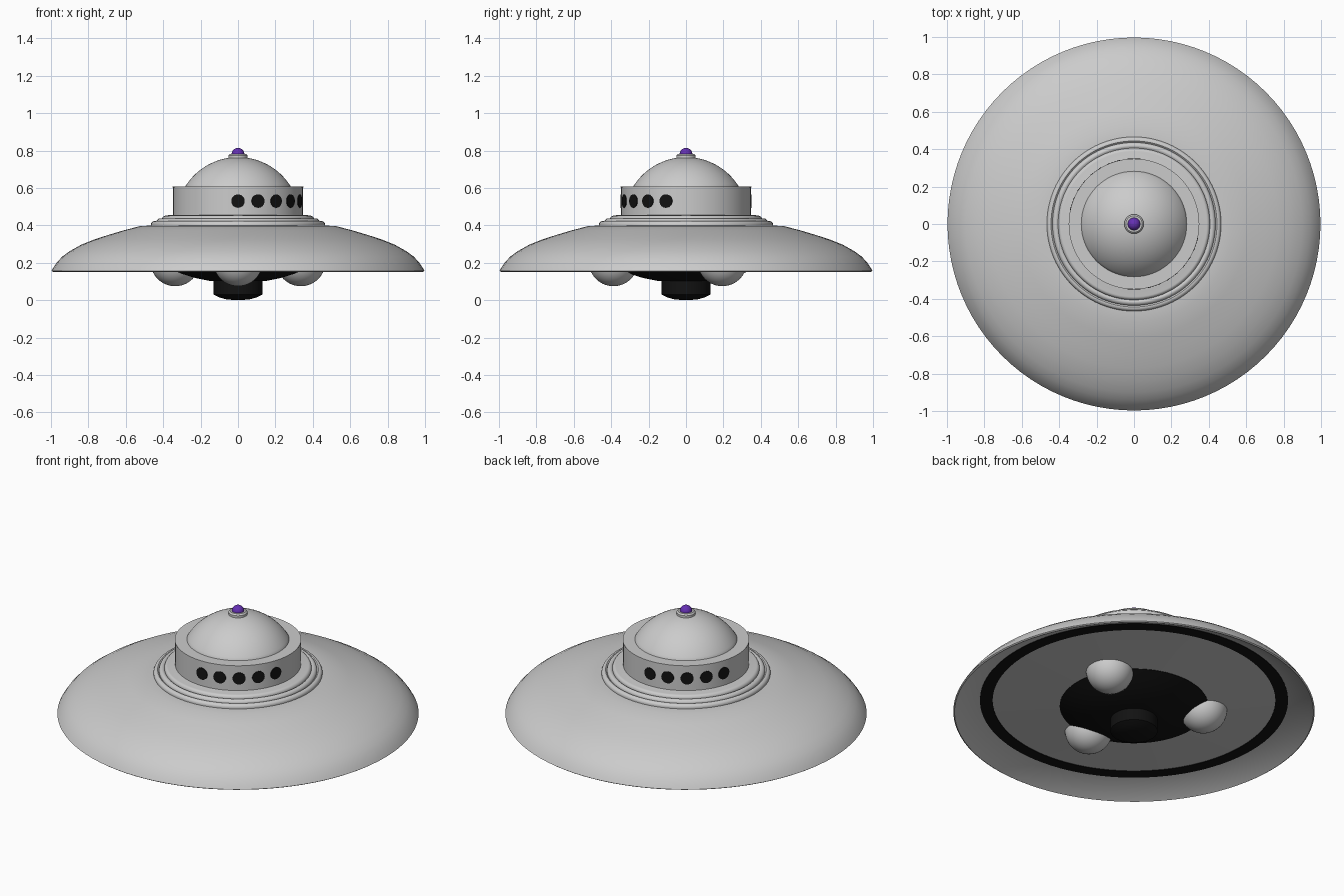
import bpy, bmesh
from math import sin, cos, pi, radians
from mathutils import Matrix, Vector

if "Cube" in bpy.data.objects:
    bpy.data.objects.remove(bpy.data.objects["Cube"])


def material(name, rgb):
    m = bpy.data.materials.new(name)
    m.diffuse_color = (*rgb, 1)
    m.use_nodes = True
    m.node_tree.nodes["Principled BSDF"].inputs["Base Color"].default_value = m.diffuse_color
    return m


BLACK = material("black", (0.006, 0.006, 0.006))
PURPLE = material("purple", (0.13, 0.03, 0.45))


def finish(name, bm, mat=None, angle=35):
    bmesh.ops.remove_doubles(bm, verts=bm.verts, dist=1e-5)
    bmesh.ops.recalc_face_normals(bm, faces=bm.faces)
    mesh = bpy.data.meshes.new(name)
    bm.to_mesh(mesh)
    bm.free()
    ob = bpy.data.objects.new(name, mesh)
    bpy.context.collection.objects.link(ob)
    if mat:
        mesh.materials.append(mat)
    bpy.ops.object.select_all(action='DESELECT')
    ob.select_set(True)
    bpy.context.view_layer.objects.active = ob
    bpy.ops.object.shade_smooth_by_angle(angle=radians(angle))
    return ob


def lathe(name, profile, mat=None, steps=96, closed=False, offset=(0, 0, 0)):
    """Revolve (radius, z) points about the z axis."""
    bm = bmesh.new()
    vs = [bm.verts.new((r, 0, z)) for r, z in profile]
    edges = [bm.edges.new(p) for p in zip(vs, vs[1:])]
    if closed:
        edges.append(bm.edges.new((vs[-1], vs[0])))
    bmesh.ops.spin(bm, geom=vs + edges, cent=(0, 0, 0), axis=(0, 0, 1),
                   angle=2 * pi, steps=steps)
    bmesh.ops.translate(bm, verts=bm.verts, vec=offset)
    return finish(name, bm, mat)


def arc(cr, cz, rad, a0, a1, n=12):
    """Arc of (radius, z) points, angles in degrees."""
    return [(cr + rad * cos(radians(a0 + (a1 - a0) * i / n)),
             cz + rad * sin(radians(a0 + (a1 - a0) * i / n))) for i in range(n + 1)]


# Saucer hull: curved top, thin rim, hollowed underside
lathe("saucer_hull", [
    (0, 0.40), (0.46, 0.40), (0.524, 0.396), (0.61, 0.374), (0.70, 0.347),
    (0.77, 0.324), (0.84, 0.296), (0.90, 0.262), (0.94, 0.233), (0.97, 0.20),
    (0.988, 0.173), (0.997, 0.157), (0.99, 0.152), (0.85, 0.228), (0.78, 0.228),
    (0.41, 0.192), (0, 0.192)])

# Dark ring under the saucer
lathe("underside_ring", [(0.85, 0.225), (0.78, 0.225), (0.78, 0.232), (0.85, 0.232)],
      BLACK, closed=True)

# Stepped collar made of rounded rings
collar = [(0, 0.39), (0.465, 0.39)]
for r, z in ((0.447, 0.404), (0.417, 0.418), (0.387, 0.433)):
    collar += arc(r, z, 0.019, -5, 100, 6)
lathe("stepped_collar", collar + [(0.366, 0.456), (0, 0.456)])

# Cabin band and dome
lathe("cabin_band", [(0, 0.44), (0.347, 0.44), (0.347, 0.602), (0.349, 0.603),
                     (0.349, 0.608), (0, 0.608)])
lathe("cabin_dome", [(0, 0.59), (0.284, 0.59)] + arc(0, 0.433, 0.332, 31.5, 90, 18))

# Beacon on top
lathe("beacon_base", [(0, 0.75), (0.052, 0.75), (0.052, 0.774), (0.044, 0.782), (0, 0.782)], steps=32)
lathe("beacon_light", arc(0, 0.78, 0.034, -90, 90, 16), PURPLE, steps=32)

# Portholes: five at the front right, five at the back left
for side, start in (("front", -90), ("back", 90)):
    for i in range(5):
        a = radians(start + 18 * i)
        d = Vector((cos(a), sin(a), 0))
        bm = bmesh.new()
        bmesh.ops.create_cone(bm, cap_ends=True, segments=32, radius1=0.036,
                              radius2=0.036, depth=0.02)
        bmesh.ops.transform(bm, verts=bm.verts, matrix=Matrix.Translation(
            d * 0.3395 + Vector((0, 0, 0.53))) @ d.to_track_quat('Z', 'Y').to_matrix().to_4x4())
        finish(f"{side}_porthole_{i + 1}", bm, BLACK)

# Dark belly bowl and central hub
lathe("belly_bowl", [(0, 0.20), (0.41, 0.20), (0.41, 0.19), (0.36, 0.166), (0.30, 0.141),
                     (0.23, 0.119), (0.15, 0.103), (0.07, 0.097), (0, 0.096)], BLACK)
lathe("central_hub", [(0, 0.11), (0.13, 0.11), (0.13, 0.03), (0.10, 0.015),
                      (0.06, 0.004), (0, 0)], BLACK, steps=48)

# Three landing pods (lower hemispheres)
for i in range(3):
    a = radians(-90 + 120 * i)
    lathe(f"landing_pod_{i + 1}", arc(0, 0, 0.132, -90, 0, 14) + [(0, 0)], steps=40,
          offset=(0.388 * cos(a), 0.388 * sin(a), 0.207))
